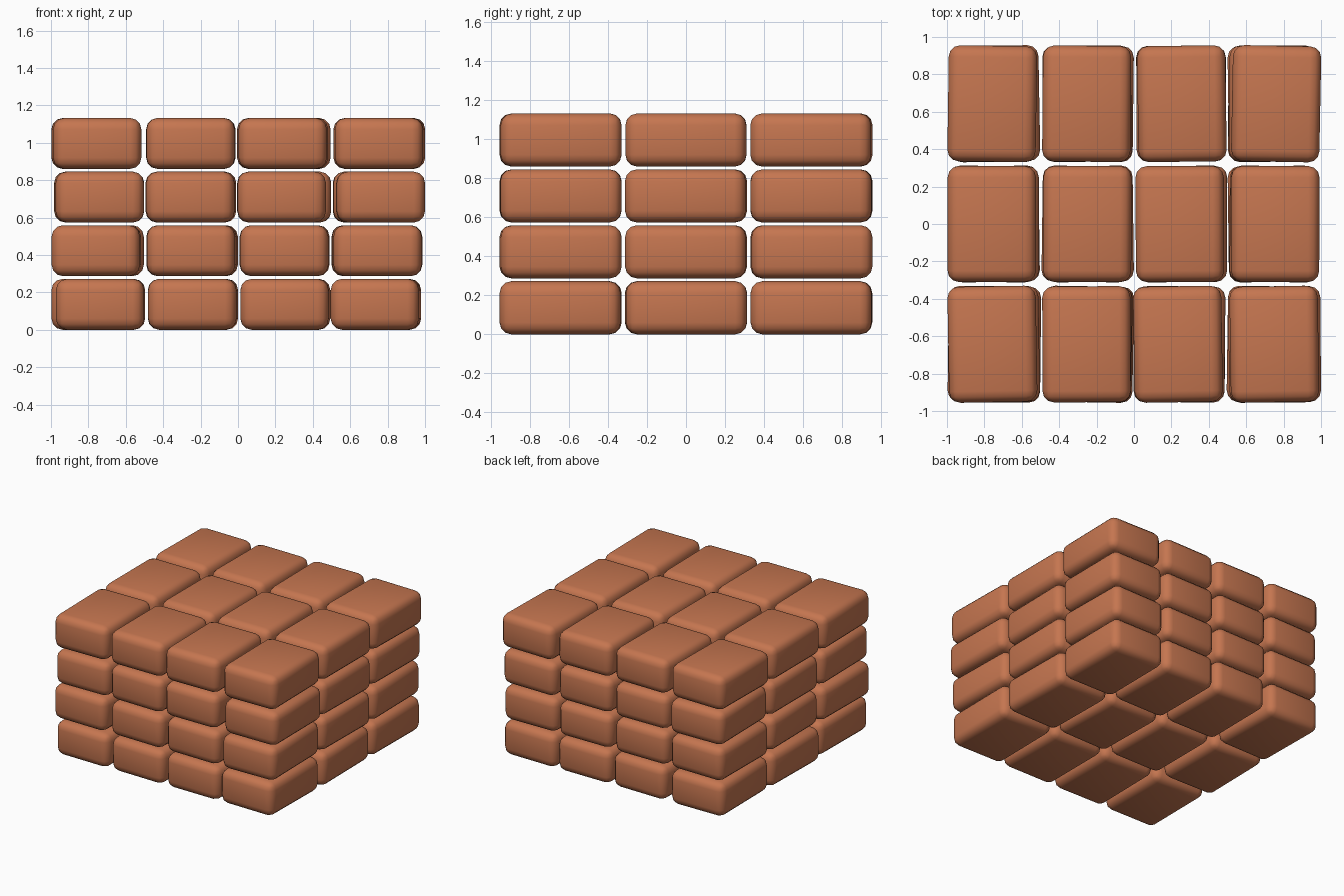
import bpy, math, random

if "Cube" in bpy.data.objects:
    bpy.data.objects.remove(bpy.data.objects["Cube"])

random.seed(4)

clay = bpy.data.materials.new("terracotta")
clay.diffuse_color = (0.56, 0.18, 0.08, 1)
clay.use_nodes = True
clay.node_tree.nodes["Principled BSDF"].inputs["Base Color"].default_value = clay.diffuse_color

W, D, H = 0.472, 0.62, 0.272          # brick size
PITCH_X, PITCH_Y, PITCH_Z = 0.5, 0.643, 0.2867

# sideways shift of each brick (hundredths): layer -> row (front to back) -> column
SHIFT = [
    [[1.5, 1, 0, -1.5], [-.7, .5, .3, -1], [0, 1, .5, -1]],
    [[-.7, .3, 0, -.8], [.7, 1, -.2, -.4], [0, -.3, 0, -1]],
    [[.7, 0, -1.7, 1.2], [.5, -.5, 1.2, 0], [.8, 0, 0, -.5]],
    [[-.7, -.4, -1.5, 0], [-1, 0, -.5, .5], [-.8, -.3, .6, 1]],
]


def brick(name, x, y, z, turn):
    bpy.ops.mesh.primitive_cube_add(size=1, location=(x, y, z))
    ob = bpy.context.object
    ob.name = name
    ob.scale = (W, D, H)
    bpy.ops.object.transform_apply(location=False, rotation=False, scale=True)
    ob.rotation_euler.z = turn
    ob.data.materials.append(clay)
    # soft rounded edges
    bev = ob.modifiers.new("round_edges", 'BEVEL')
    bev.width = 0.06
    bev.segments = 3
    bpy.ops.object.shade_smooth()


# stacked courses of loosely laid bricks
for k, layer in enumerate(SHIFT):
    for j, row in enumerate(layer):
        for i, s in enumerate(row):
            brick(f"brick_{k}_{j}_{i}",
                  (i - 1.5) * PITCH_X + s / 100,
                  (j - 1) * PITCH_Y,
                  H / 2 + k * PITCH_Z,
                  math.radians(random.uniform(-1.2, 1.2)))
